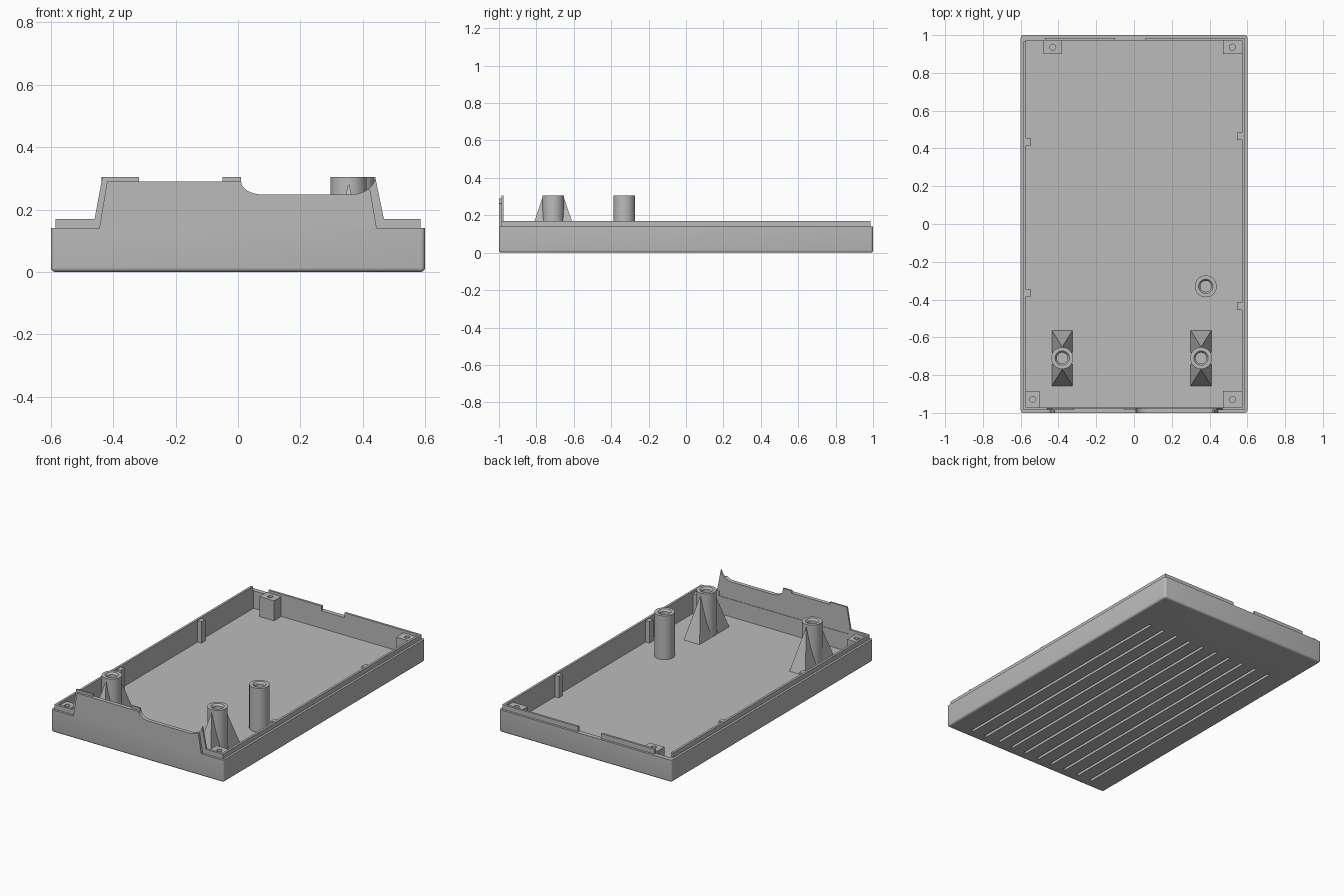
import bpy, bmesh, math
from mathutils import Vector

cube = bpy.data.objects.get("Cube")
if cube:
    bpy.data.objects.remove(cube)

grey = bpy.data.materials.new("plain grey")
grey.use_nodes = True
grey.diffuse_color = (0.5, 0.5, 0.5, 1)
grey.node_tree.nodes["Principled BSDF"].inputs["Base Color"].default_value = (0.5, 0.5, 0.5, 1)

FLOOR, RIM, LIP, TOP = 0.03, 0.14, 0.17, 0.305


def finish(name, bm, smooth=False):
    bmesh.ops.recalc_face_normals(bm, faces=bm.faces)
    mesh = bpy.data.meshes.new(name)
    bm.to_mesh(mesh)
    bm.free()
    mesh.materials.append(grey)
    ob = bpy.data.objects.new(name, mesh)
    bpy.context.collection.objects.link(ob)
    if smooth:
        bpy.ops.object.select_all(action='DESELECT')
        ob.select_set(True)
        bpy.context.view_layer.objects.active = ob
        bpy.ops.object.shade_smooth_by_angle(angle=math.radians(35))
    return ob


def add_box(bm, x0, x1, y0, y1, z0, z1):
    verts = bmesh.ops.create_cube(bm, size=1)["verts"]
    for v in verts:
        v.co = Vector((x1 if v.co.x > 0 else x0, y1 if v.co.y > 0 else y0, z1 if v.co.z > 0 else z0))
    return verts


def box(name, *bounds):
    bm = bmesh.new()
    add_box(bm, *bounds)
    return finish(name, bm)


def cut(ob, cutter):
    mod = ob.modifiers.new("cut", 'BOOLEAN')
    mod.object = cutter
    mod.solver = 'EXACT'
    bpy.context.view_layer.objects.active = ob
    bpy.ops.object.modifier_apply(modifier=mod.name)
    bpy.data.objects.remove(cutter)


def lathe(name, x, y, profile, steps=32):
    bm = bmesh.new()
    verts = [bm.verts.new((r, 0, z)) for r, z in profile]
    edges = [bm.edges.new(pair) for pair in zip(verts, verts[1:])]
    bmesh.ops.spin(bm, geom=verts + edges, axis=(0, 0, 1), cent=(0, 0, 0),
                   angle=math.tau, steps=steps, use_merge=True)
    bmesh.ops.remove_doubles(bm, verts=bm.verts, dist=1e-5)
    bmesh.ops.translate(bm, verts=bm.verts, vec=(x, y, 0))
    return finish(name, bm, True)


def plate(name, outline, y0, y1):
    bm = bmesh.new()
    face = bm.faces.new([bm.verts.new((x, y0, z)) for x, z in outline])
    new = bmesh.ops.extrude_face_region(bm, geom=[face])["geom"]
    bmesh.ops.translate(bm, verts=[g for g in new if isinstance(g, bmesh.types.BMVert)],
                        vec=(0, y1 - y0, 0))
    return finish(name, bm)


# Tray with rounded lower edge, hollow inside and grooves underneath
bm = bmesh.new()
add_box(bm, -0.6, 0.6, -1, 1, 0, RIM)
uprights = [e for e in bm.edges if abs(e.verts[0].co.z - e.verts[1].co.z) > 0.1]
bmesh.ops.bevel(bm, geom=uprights, offset=0.014, segments=4, affect='EDGES', profile=0.5)
lower = [e for e in bm.edges if max(v.co.z for v in e.verts) < 0.001]
bmesh.ops.bevel(bm, geom=lower, offset=0.013, segments=4, affect='EDGES', profile=0.5)
tray = finish("tray", bm)
cut(tray, box("tray_cutter", -0.572, 0.572, -0.972, 0.972, FLOOR, 0.5))
bm = bmesh.new()
for i in range(10):
    x = -0.455 + i * 0.101
    add_box(bm, x - 0.009, x + 0.009, -0.945, 0.69, -0.1, 0.018)
cut(tray, finish("groove_cutter", bm))
bpy.ops.object.select_all(action='DESELECT')
tray.select_set(True)
bpy.context.view_layer.objects.active = tray
bpy.ops.object.shade_smooth_by_angle(angle=math.radians(35))

# Stepped lip standing on the rim, open at the back in two places
for side, name in ((-1, "right"), (1, "left")):
    x0, x1 = sorted((side * 0.572, side * 0.586))
    box(name + "_lip", x0, x1, -0.986, 0.965 if side < 0 else 0.986, RIM, LIP)
    x0, x1 = sorted((side * 0.45, side * 0.572))
    box(name + "_front_lip", x0, x1, -0.986, -0.972, RIM, LIP)
box("back_lip_left", 0.06, 0.572, 0.972, 0.986, RIM, LIP)
box("back_lip_right", -0.47, -0.10, 0.972, 0.986, RIM, LIP)


# Raised front panel with a scooped top edge, in two layers
def arc(cx, rx, z_high, start, end, low=0.248, n=10):
    pts = []
    for i in range(n + 1):
        a = math.radians(start + (end - start) * i / n)
        pts.append((cx + rx * math.cos(a), z_high + (z_high - low) * math.sin(a)))
    return pts


scoop_left = arc(0.08, 0.07, 0.29, 180, 270)
scoop_right = arc(0.36, 0.08, TOP, 270, 360)
outer_right = [p for p in scoop_right if p[0] < 0.422]
plate("front_panel_outer", [(-0.445, RIM), (-0.42, 0.29)] + scoop_left + outer_right
      + [(0.424, 0.262), (0.445, RIM)], -1, -0.986)
plate("front_panel_inner", [(-0.466, RIM), (-0.46, LIP), (-0.435, TOP), (-0.318, TOP), (-0.318, 0.29),
      (-0.05, 0.29), (-0.05, TOP), (0.01, TOP)] + scoop_left + scoop_right
      + [(0.468, LIP), (0.474, RIM)], -0.986, -0.975)

# Hollow screw posts
post_profile = [(0.058, FLOOR), (0.058, TOP), (0.038, TOP), (0.029, TOP - 0.012), (0.029, FLOOR)]
posts = {"front_right": (-0.38, -0.71), "front_left": (0.355, -0.71), "middle_left": (0.38, -0.33)}
for name, (x, y) in posts.items():
    lathe(name + "_post", x, y, post_profile)

# Tapering fins in front of and behind the two front posts
for name in ("front_right", "front_left"):
    x, y = posts[name]
    for side, label in ((-1, "front"), (1, "back")):
        bm = bmesh.new()
        for dx, dy, z in ((-0.055, 0.147, FLOOR), (0.055, 0.147, FLOOR), (-0.055, 0.03, FLOOR),
                          (0.055, 0.03, FLOOR), (0, 0.059, 0.29), (0, 0.045, 0.29)):
            bm.verts.new((x + dx, y + side * dy, z))
        bmesh.ops.convex_hull(bm, input=bm.verts)
        finish(name + "_post_" + label + "_fin", bm)

# Corner blocks with pilot holes
blocks = {"back_right": (-0.48, -0.38, 0.9, 0.972), "back_left": (0.47, 0.572, 0.9, 0.972),
          "front_right": (-0.572, -0.5, -0.972, -0.885), "front_left": (0.47, 0.572, -0.972, -0.885)}
for name, (x0, x1, y0, y1) in blocks.items():
    block = box(name + "_corner_block", x0, x1, y0, y1, FLOOR, 0.155)
    hole = lathe("hole_cutter", (x0 + x1) / 2, (y0 + y1) / 2,
                 [(0, 0.06), (0.016, 0.06), (0.016, 0.3), (0, 0.3)], 20)
    cut(block, hole)

# Small upright ribs on the side walls
for i, (side, y) in enumerate(((-1, 0.435), (-1, -0.365), (1, 0.465), (1, -0.435))):
    x0, x1 = sorted((side * 0.545, side * 0.572))
    box("wall_rib_%d" % (i + 1), x0, x1, y - 0.019, y + 0.019, FLOOR, 0.165)
